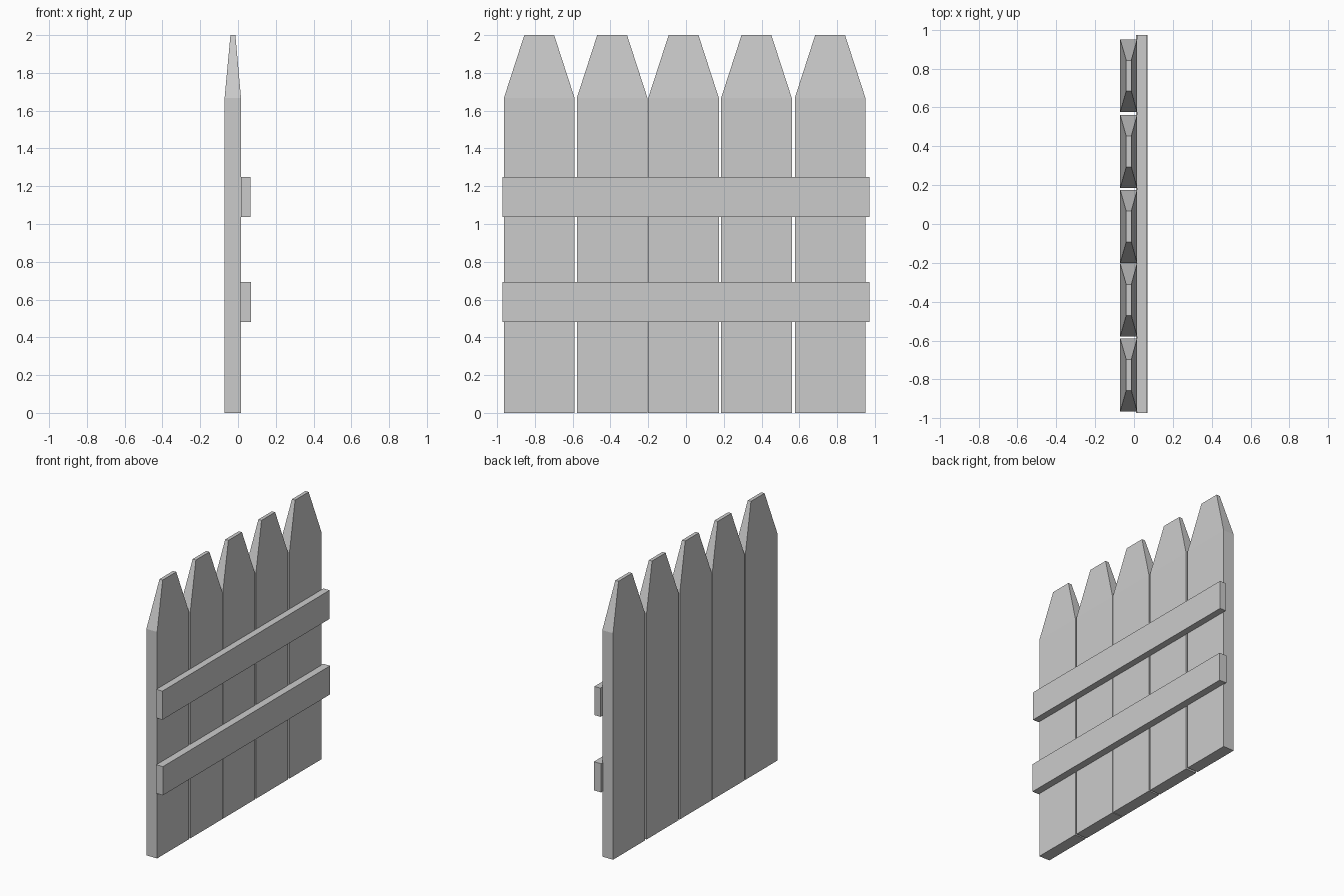
import bpy, bmesh

if "Cube" in bpy.data.objects:
    bpy.data.objects.remove(bpy.data.objects["Cube"])


def loft(name, rings):
    """Solid through stacked rectangles (x0, x1, y0, y1, z)."""
    bm = bmesh.new()
    loops = [[bm.verts.new(p) for p in ((x0, y0, z), (x1, y0, z), (x1, y1, z), (x0, y1, z))]
             for x0, x1, y0, y1, z in rings]
    bm.faces.new(loops[0][::-1])
    bm.faces.new(loops[-1])
    for a, b in zip(loops, loops[1:]):
        for i in range(4):
            j = (i + 1) % 4
            bm.faces.new((a[i], a[j], b[j], b[i]))
    bmesh.ops.recalc_face_normals(bm, faces=bm.faces)
    mesh = bpy.data.meshes.new(name)
    bm.to_mesh(mesh)
    bm.free()
    obj = bpy.data.objects.new(name, mesh)
    bpy.context.collection.objects.link(obj)
    return obj


# Pickets: straight boards with tapered, blunt tips
HALF, TIP = 0.187, 0.079
for n, y in enumerate((-0.777, -0.391, -0.013, 0.373, 0.763), 1):
    loft(f"picket_{n}", [
        (-0.071, 0.016, y - HALF, y + HALF, 0.0),
        (-0.071, 0.016, y - HALF, y + HALF, 1.667),
        (-0.040, -0.014, y - TIP, y + TIP, 2.0),
    ])

# Horizontal rails on the +x side
for name, x0, x1, z0, z1 in (("lower_rail", 0.011, 0.069, 0.482, 0.693),
                             ("upper_rail", 0.016, 0.065, 1.037, 1.248)):
    loft(name, [(x0, x1, -0.972, 0.972, z) for z in (z0, z1)])
